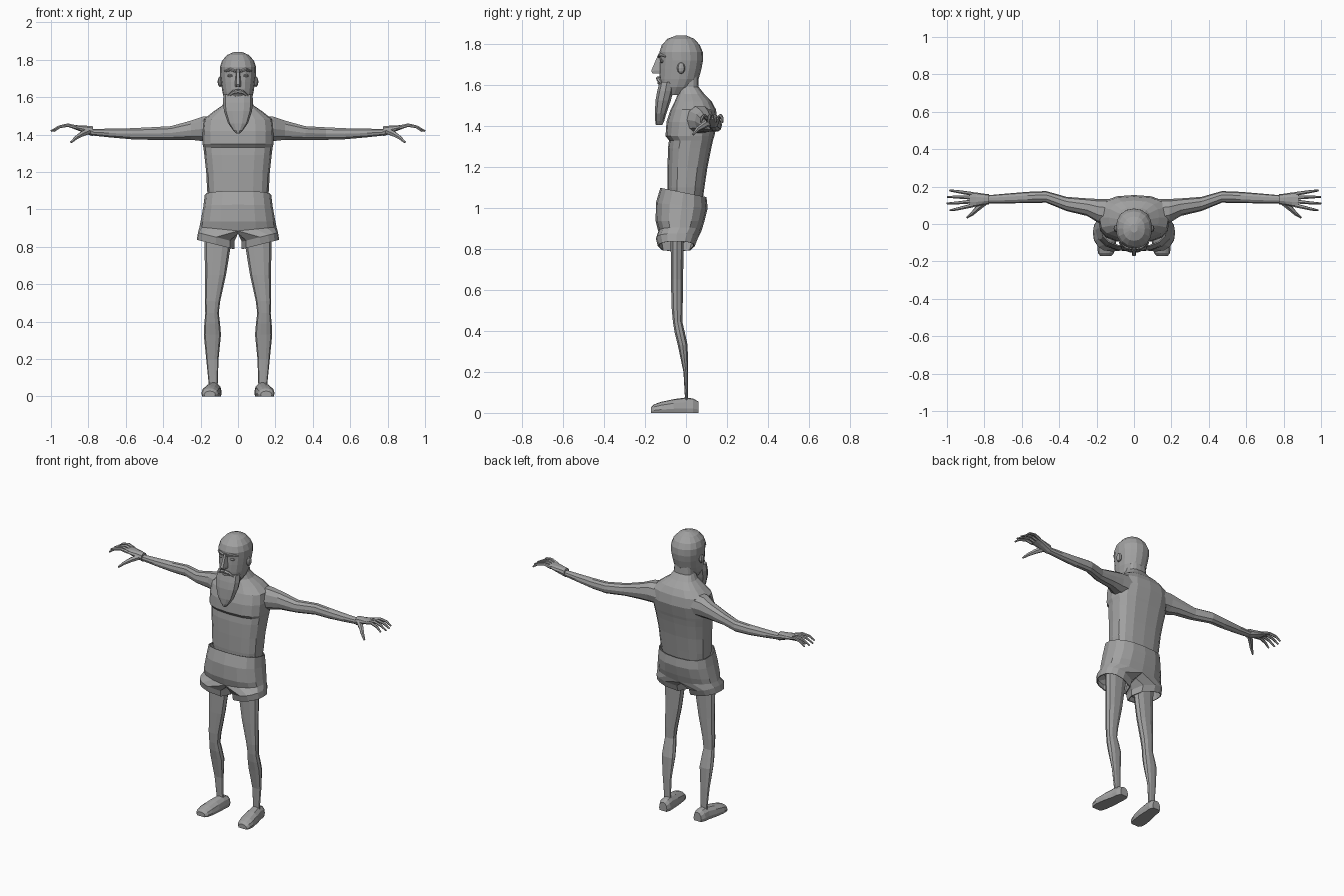
import bpy, bmesh, math
from mathutils import Vector

grey = bpy.data.materials.new("plain grey")
grey.diffuse_color = (0.36, 0.36, 0.36, 1)


def finish(name, bm, mirror=False, thick=0):
    bmesh.ops.recalc_face_normals(bm, faces=bm.faces)
    me = bpy.data.meshes.new(name)
    bm.to_mesh(me)
    bm.free()
    ob = bpy.data.objects.new(name, me)
    bpy.context.collection.objects.link(ob)
    me.materials.append(grey)
    if mirror:
        m = ob.modifiers.new("mirror", 'MIRROR')
        m.use_clip = True
    if thick:
        s = ob.modifiers.new("thickness", 'SOLIDIFY')
        s.thickness = thick
    return ob


def oval(n, a, b, e=2.0):
    """Points of a squared-off ellipse."""
    pts = []
    for i in range(n):
        t = 2 * math.pi * i / n
        c, s = math.cos(t), math.sin(t)
        pts.append((math.copysign(abs(c) ** (2 / e), c) * a,
                    math.copysign(abs(s) ** (2 / e), s) * b))
    return pts


def loft(bm, rings):
    """Skin closed rings and cap both ends."""
    vs = [[bm.verts.new(p) for p in r] for r in rings]
    for a, b in zip(vs, vs[1:]):
        for i in range(len(a)):
            j = (i + 1) % len(a)
            bm.faces.new((a[i], a[j], b[j], b[i]))
    bm.faces.new(vs[0])
    bm.faces.new(vs[-1])


def stack(name, rows, n, e):
    """Upright body from rows of (z, half width, front y, back y)."""
    bm = bmesh.new()
    loft(bm, [[(x, y + (yf + yb) / 2, z) for x, y in oval(n, rx, (yb - yf) / 2, e)]
              for z, rx, yf, yb in rows])
    return finish(name, bm)


def tube(bm, path, n=6):
    """Round tube through (x, y, z, radius)."""
    ps = [Vector(p[:3]) for p in path]
    rings = []
    for i, p in enumerate(ps):
        d = (ps[min(i + 1, len(ps) - 1)] - ps[max(i - 1, 0)]).normalized()
        u = d.cross(Vector((0.1, 0.3, 1))).normalized()
        w = d.cross(u)
        rings.append([p + u * a + w * b for a, b in oval(n, path[i][3], path[i][3])])
    loft(bm, rings)


# torso and neck
stack("torso", [(1.03, .155, -.085, .08), (1.10, .165, -.09, .09), (1.2, .17, -.09, .105),
                (1.29, .18, -.088, .123), (1.33, .185, -.083, .132), (1.35, .19, -.1, .138),
                (1.42, .192, -.095, .155), (1.48, .185, -.075, .146), (1.52, .135, -.055, .125),
                (1.555, .085, -.04, .09), (1.59, .064, -.035, .062), (1.66, .06, -.03, .06)], 16, 2.7)

# head
stack("head", [(1.55, .05, -.11, -.01), (1.59, .074, -.125, .035), (1.63, .084, -.13, .062),
               (1.68, .091, -.13, .076), (1.72, .096, -.128, .083), (1.76, .097, -.13, .082),
               (1.795, .085, -.118, .067), (1.825, .058, -.09, .04), (1.842, .02, -.045, .0)], 16, 2.2)

# beard
stack("beard", [(1.615, .078, -.13, -.055), (1.57, .08, -.142, -.06), (1.525, .075, -.15, -.072),
                (1.46, .053, -.153, -.095), (1.425, .028, -.151, -.105),
                (1.405, .01, -.148, -.115)], 10, 2.6)

# nose
bm = bmesh.new()
loft(bm, [[(-.009, -.12, 1.75), (.009, -.12, 1.75), (.006, -.136, 1.748), (-.006, -.136, 1.748)],
          [(-.018, -.12, 1.672), (.018, -.12, 1.672), (.009, -.17, 1.668), (-.009, -.17, 1.668)],
          [(-.016, -.12, 1.655), (.016, -.12, 1.655), (.007, -.162, 1.655), (-.007, -.162, 1.655)]])
finish("nose", bm)

# eyebrows, moustache, lower lip
bm = bmesh.new()
tube(bm, [(.012, -.132, 1.738, .007), (.04, -.127, 1.748, .009), (.072, -.1, 1.738, .005)])
finish("eyebrows", bm, True)
bm = bmesh.new()
tube(bm, [(0, -.136, 1.632, .011), (.025, -.134, 1.627, .011), (.055, -.118, 1.603, .005)])
finish("moustache", bm, True)
bm = bmesh.new()
tube(bm, [(-.025, -.126, 1.608, .004), (0, -.132, 1.609, .008), (.025, -.126, 1.608, .004)])
finish("lower_lip", bm)


def blob(name, loc, size):
    bm = bmesh.new()
    bmesh.ops.create_uvsphere(bm, u_segments=8, v_segments=6, radius=1)
    for v in bm.verts:
        v.co = Vector(loc) + Vector(a * b for a, b in zip(v.co, size))
    finish(name, bm, True)


blob("eyes", (.04, -.115, 1.715), (.017, .012, .008))
blob("ears", (.096, -.024, 1.682), (.013, .02, .028))

# arms: rows of (x, y, z, half depth, half height)
arm = [(.12, .06, 1.43, .075, .07), (.19, .07, 1.43, .064, .068), (.25, .09, 1.423, .047, .054),
       (.36, .107, 1.408, .038, .038), (.47, .145, 1.405, .031, .035), (.57, .142, 1.404, .03, .031),
       (.69, .136, 1.408, .026, .024), (.79, .132, 1.413, .021, .018)]
palm = [(.775, .132, 1.417, .027, .028), (.81, .132, 1.425, .031, .023),
        (.845, .131, 1.433, .038, .016), (.88, .13, 1.441, .041, .011)]
for name, rows in (("arms", arm), ("palms", palm)):
    bm = bmesh.new()
    loft(bm, [[(x, y + a, z + b) for a, b in oval(10, ry, rz, 2.2)] for x, y, z, ry, rz in rows])
    finish(name, bm, True)

# fingers and thumb
bm = bmesh.new()
for y0, y1, tip in ((.099, .073, .985), (.12, .11, 1.0), (.141, .145, .998), (.161, .179, .985)):
    tube(bm, [(.865, y0, 1.438, .011), (.91, y0 * .6 + y1 * .4, 1.45, .0095),
              (.955, y0 * .2 + y1 * .8, 1.441, .008), (tip, y1, 1.418, .005)])
tube(bm, [(.80, .115, 1.418, .018), (.835, .085, 1.402, .015),
          (.865, .055, 1.383, .011), (.893, .035, 1.358, .006)])
finish("fingers", bm, True)

# legs: rows of (z, x, y, half width, half depth)
legs = [(.95, .105, -.04, .075, .036), (.82, .108, -.043, .072, .033), (.65, .12, -.044, .056, .031),
        (.51, .136, -.043, .041, .028), (.445, .139, -.041, .036, .024), (.39, .138, -.03, .042, .026),
        (.33, .137, -.016, .046, .025), (.2, .137, -.001, .033, .012), (.05, .132, .003, .023, .007)]
bm = bmesh.new()
loft(bm, [[(cx + a, cy + b, z) for a, b in oval(10, rx, ry, 2.3)] for z, cx, cy, rx, ry in legs])
finish("legs", bm, True)

# feet: rows of (y, x, half width, height) over a flat sole
sole = [(-.9, 0), (.9, 0), (1, .3), (.85, .7), (.45, .95), (0, 1), (-.45, .95), (-.85, .7), (-1, .3)]
feet = [(.06, .125, .028, .056), (.035, .127, .04, .07), (0, .13, .041, .075), (-.06, .139, .048, .067),
        (-.12, .147, .049, .054), (-.155, .15, .043, .042), (-.17, .151, .03, .028)]
bm = bmesh.new()
loft(bm, [[(cx + a * w, y, b * h) for a, b in sole] for y, cx, w, h in feet])
finish("feet", bm, True)

# shorts: half shell from waist to crotch, then one leg, mirrored
outer = [math.radians(-90 + 22.5 * i) for i in range(9)]
inner = [math.radians(a) for a in (135, 180, 225)]


def arc(angles, cx, rx, yf, yb, zf, e=2.5):
    out = []
    for t in angles:
        c, s = math.cos(t), math.sin(t)
        c = 0 if abs(c) < 1e-6 else c
        x = cx + math.copysign(abs(c) ** (2 / e), c) * rx
        y = (yf + yb) / 2 + math.copysign(abs(s) ** (2 / e), s) * (yb - yf) / 2
        out.append((x, y, zf(x, y)))
    return out


bm = bmesh.new()
rows = [arc(outer, 0, .178, -.125, .1, lambda x, y: 1.073 - y * .2),
        arc(outer, 0, .186, -.147, .106, lambda x, y: 1.01 - y * .1),
        arc(outer, 0, .2, -.148, .09, lambda x, y: .935)]
rows = [[bm.verts.new(p) for p in r] for r in rows]
crotch = arc(outer, 0, .206, -.135, .075, lambda x, y: .885 + x * .1)
crotch += [(0, y, .87) for y in (.02, -.03, -.08)]
hip = [bm.verts.new(p) for p in crotch]
leg_rings = [hip]
for cx, rx, yf, yb, z0 in ((.117, .097, -.147, .058, .852), (.12, .1, -.137, .042, .812)):
    leg_rings.append([bm.verts.new(p) for p in
                      arc(outer + inner, cx, rx, yf, yb, lambda x, y: z0 + (x - .12) * .25)])
rows.append(hip[:9])
for a, b in zip(rows, rows[1:]):
    for i in range(8):
        bm.faces.new((a[i], a[i + 1], b[i + 1], b[i]))
for a, b in zip(leg_rings, leg_rings[1:]):
    for i in range(12):
        j = (i + 1) % 12
        bm.faces.new((a[i], a[j], b[j], b[i]))
finish("shorts", bm, True, .006)
